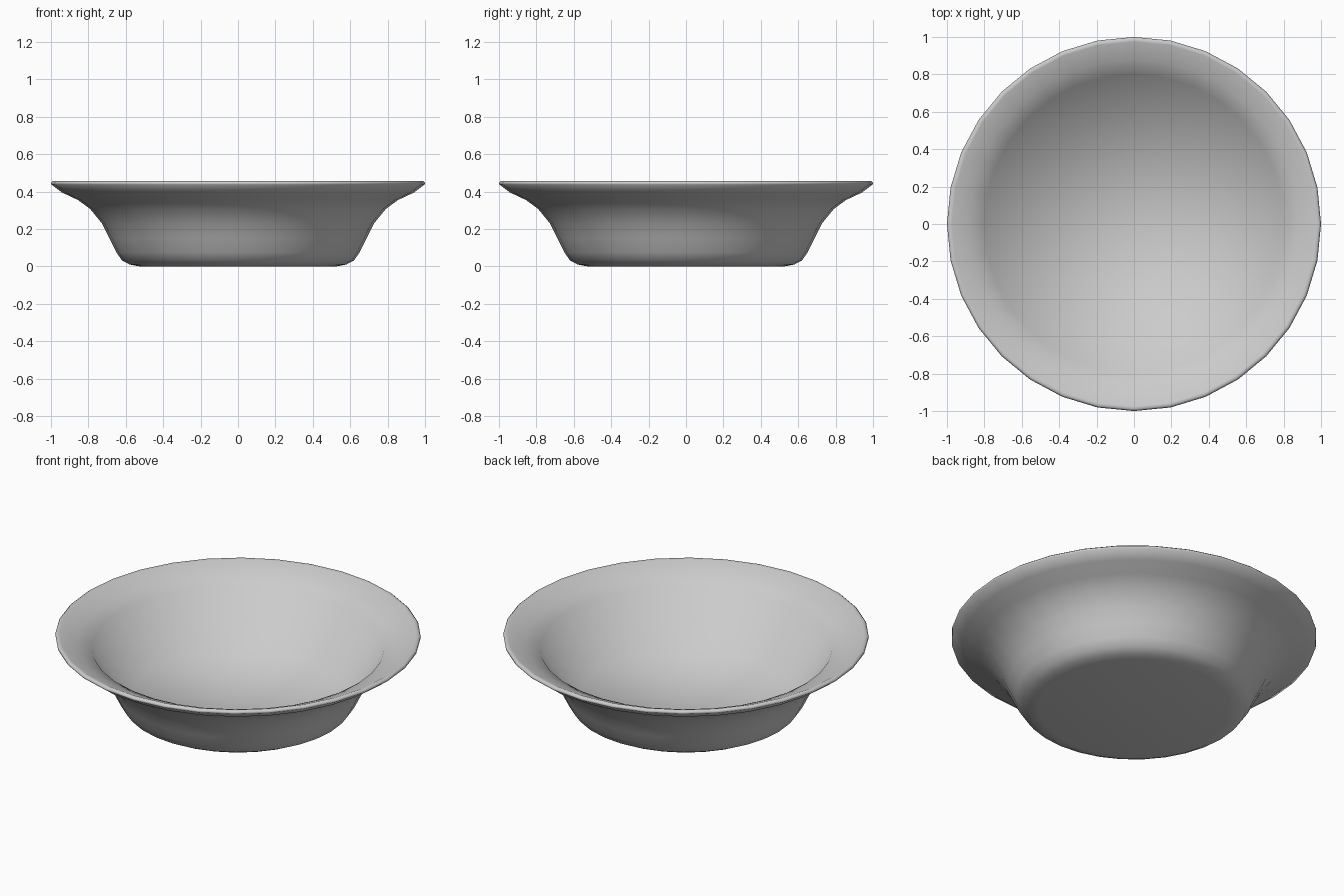
import bpy, bmesh, math

if "Cube" in bpy.data.objects:
    bpy.data.objects.remove(bpy.data.objects["Cube"])

SEGMENTS = 32

# Outer wall from the base centre up to the rolled rim
outer = [(0, 0), (0.524, 0), (0.578, 0.01), (0.62, 0.032), (0.65, 0.075),
         (0.687, 0.15), (0.727, 0.23), (0.79, 0.307), (0.855, 0.355),
         (0.94, 0.395), (0.998, 0.438), (1.0, 0.447), (0.99, 0.456)]
# Inner side of the flange, bending down towards the hollow
flange = [(0.975, 0.454), (0.88, 0.412), (0.80, 0.372)]
# Steep inner wall and shallow floor
hollow = [(0.60, 0.08), (0, 0.04)]
profile = outer + flange + hollow

# Lathe the profile around z
bm = bmesh.new()
verts = [bm.verts.new((r, 0, z)) for r, z in profile]
edges = [bm.edges.new(pair) for pair in zip(verts, verts[1:])]
bmesh.ops.spin(bm, geom=verts + edges, cent=(0, 0, 0), axis=(0, 0, 1),
               angle=math.tau, steps=SEGMENTS, use_duplicate=False)
bmesh.ops.remove_doubles(bm, verts=bm.verts, dist=1e-4)
bmesh.ops.recalc_face_normals(bm, faces=bm.faces)
mesh = bpy.data.meshes.new("bowl")
bm.to_mesh(mesh)
bm.free()
bowl = bpy.data.objects.new("bowl", mesh)
bpy.context.collection.objects.link(bowl)

# Smooth shading
for poly in mesh.polygons:
    poly.use_smooth = True
